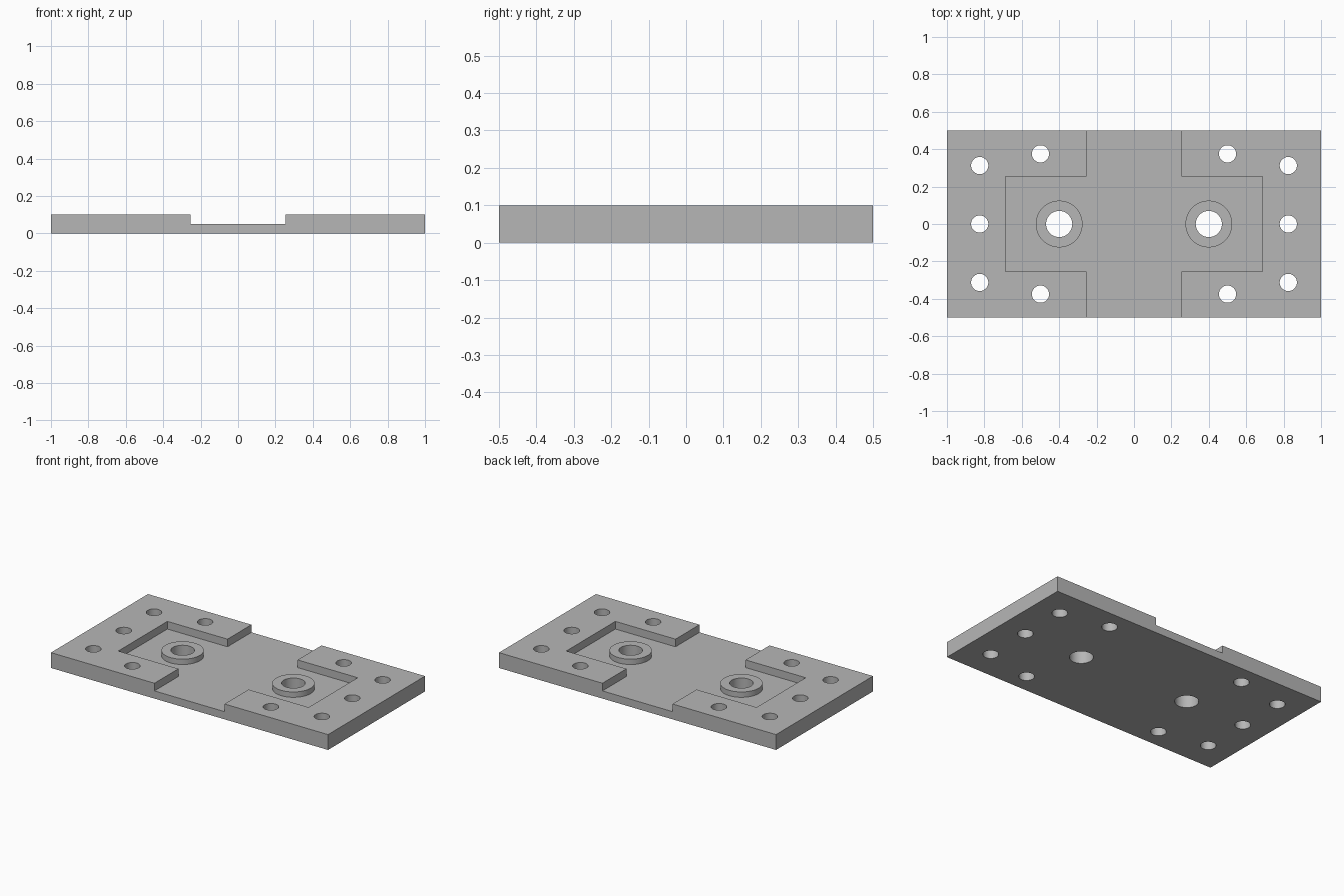
import bpy
import bmesh
import math
from mathutils import Matrix

default = bpy.data.objects.get("Cube")
if default:
    bpy.data.objects.remove(default, do_unlink=True)

LENGTH, WIDTH, THICK = 2.0, 1.0, 0.1
FLOOR_Z, BOSS_TOP = 0.05, 0.085
SIDES = 64

grey = bpy.data.materials.new("plain_grey")
grey.use_nodes = True
colour = (0.47, 0.47, 0.47, 1)
grey.diffuse_color = colour
grey.node_tree.nodes["Principled BSDF"].inputs["Base Color"].default_value = colour


def make_object(name, bm):
    bmesh.ops.recalc_face_normals(bm, faces=bm.faces)
    mesh = bpy.data.meshes.new(name)
    bm.to_mesh(mesh)
    bm.free()
    mesh.materials.append(grey)
    obj = bpy.data.objects.new(name, mesh)
    bpy.context.collection.objects.link(obj)
    return obj


def prism(name, outline, z0, z1):
    bm = bmesh.new()
    face = bm.faces.new([bm.verts.new((x, y, z0)) for x, y in outline])
    top = bmesh.ops.extrude_face_region(bm, geom=[face])["geom"]
    verts = [v for v in top if isinstance(v, bmesh.types.BMVert)]
    bmesh.ops.translate(bm, verts=verts, vec=(0, 0, z1 - z0))
    return make_object(name, bm)


def cylinders(name, specs, z0, z1):
    bm = bmesh.new()
    for x, y, r in specs:
        bmesh.ops.create_cone(bm, cap_ends=True, segments=SIDES, radius1=r, radius2=r,
                              depth=z1 - z0, matrix=Matrix.Translation((x, y, (z0 + z1) / 2)))
    return make_object(name, bm)


def combine(target, tool, operation):
    tool.hide_render = True
    mod = target.modifiers.new(tool.name, 'BOOLEAN')
    mod.operation = operation
    mod.solver = 'EXACT'
    mod.object = tool
    bpy.context.view_layer.objects.active = target
    bpy.ops.object.modifier_apply(modifier=mod.name)
    bpy.data.objects.remove(tool, do_unlink=True)


# Base plate
hx, hy = LENGTH / 2, WIDTH / 2
plate = prism("mounting_plate", [(-hx, -hy), (hx, -hy), (hx, hy), (-hx, hy)], 0, THICK)

# Cross-shaped recess: a channel across the plate and a pocket along it
cx, px, py, far = 0.253, 0.687, 0.253, hy + 0.1
quarter = [(px, py), (cx, py), (cx, far)]
half = quarter + [(-x, y) for x, y in reversed(quarter)]
recess = half + [(x, -y) for x, y in reversed(half)]
combine(plate, prism("recess_cutter", recess, FLOOR_Z, THICK + 0.1), 'DIFFERENCE')

# Round bosses standing in the pocket
bosses = [(s * 0.4, 0, 0.125) for s in (-1, 1)]
combine(plate, cylinders("bosses", bosses, 0.025, BOSS_TOP), 'UNION')

# Through holes: two large in the bosses, ten small around the rim
holes = []
for s in (-1, 1):
    holes.append((s * 0.4, 0, 0.07))
    holes += [(s * 0.825, y, 0.046) for y in (-0.3125, 0, 0.3125)]
    holes += [(s * 0.5, y, 0.046) for y in (-0.375, 0.375)]
combine(plate, cylinders("hole_cutters", holes, -0.1, THICK + 0.1), 'DIFFERENCE')

# Smooth hole walls with crisp edges
bpy.ops.object.select_all(action='DESELECT')
plate.select_set(True)
bpy.context.view_layer.objects.active = plate
bpy.ops.object.shade_smooth_by_angle(angle=math.radians(30))
